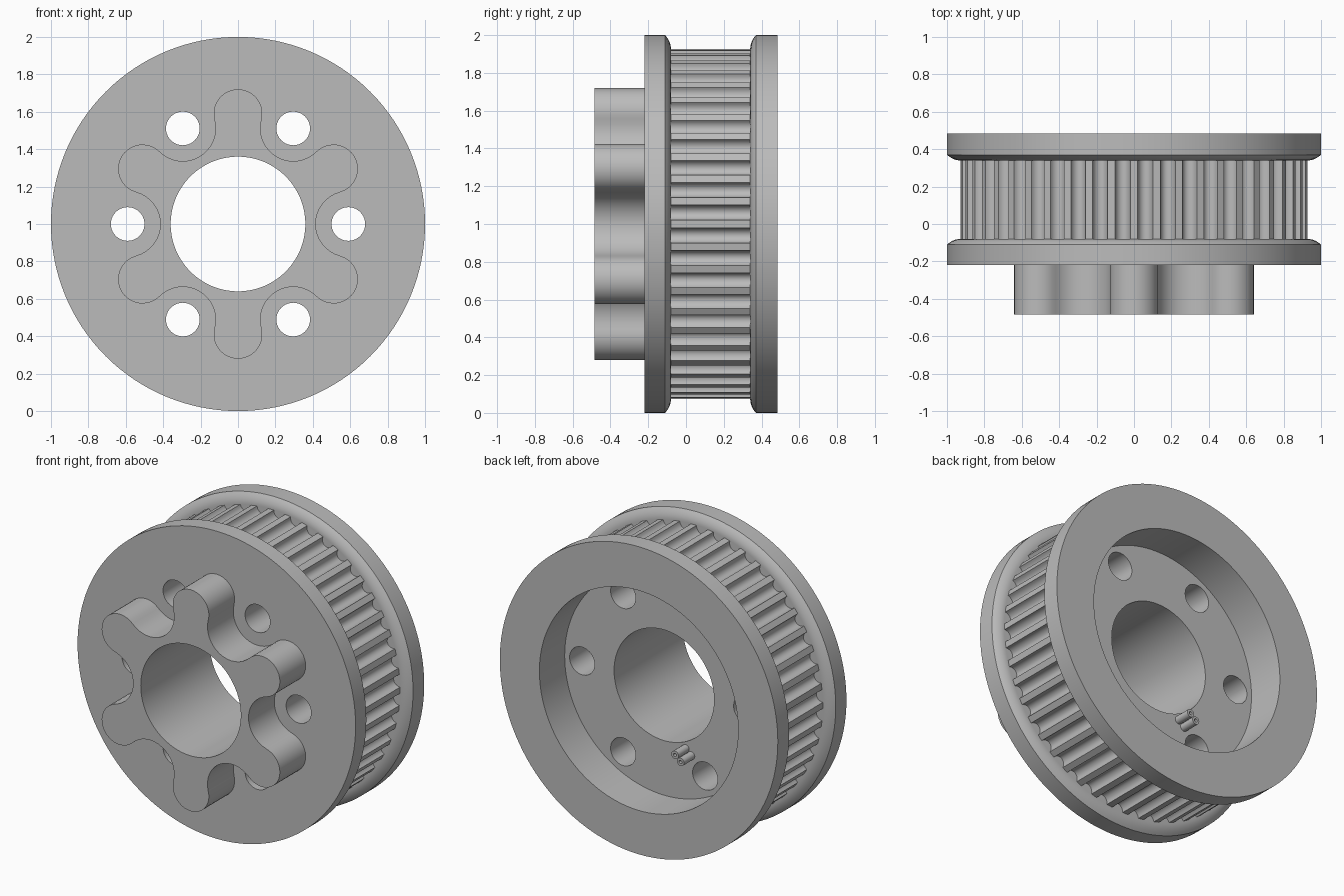
import bpy, bmesh
from math import sin, cos, pi, radians

cube = bpy.data.objects.get("Cube")
if cube:
    bpy.data.objects.remove(cube, do_unlink=True)

grey = bpy.data.materials.new("machined_grey")
grey.use_nodes = True
COLOUR = (0.5, 0.5, 0.5, 1)
grey.diffuse_color = COLOUR
grey.node_tree.nodes["Principled BSDF"].inputs["Base Color"].default_value = COLOUR

BORE, RECESS, BOLT_CIRCLE = 0.36, 0.715, 0.59
FRONT, HUB_END, RIM_START, FLOOR, RIM_END, BACK = -0.485, -0.22, -0.08, 0.225, 0.34, 0.485
TEETH, RIM_R, GROOVE = 48, 0.928, 0.045


def polar(r, a, cx=0, cz=0):
    return cx + r * cos(a), cz + r * sin(a)


def circle(r, cx=0, cz=0, n=128):
    return [polar(r, 2 * pi * i / n, cx, cz) for i in range(n)]


def loft(name, sections):
    """Skin matching outlines placed along the y axis, with flat end caps."""
    bm = bmesh.new()
    rings = [[bm.verts.new((x, y, z + 1)) for x, z in pts] for pts, y in sections]
    for a, b in zip(rings, rings[1:]):
        for i in range(len(a)):
            bm.faces.new((a[i - 1], a[i], b[i], b[i - 1]))
    bm.faces.new(rings[0])
    bm.faces.new(rings[-1][::-1])
    bmesh.ops.recalc_face_normals(bm, faces=bm.faces)
    mesh = bpy.data.meshes.new(name)
    bm.to_mesh(mesh)
    bm.free()
    mesh.materials.append(grey)
    ob = bpy.data.objects.new(name, mesh)
    bpy.context.collection.objects.link(ob)
    return ob


def finish(ob, cutters=()):
    """Cut the openings, then smooth the curved walls."""
    bpy.ops.object.select_all(action='DESELECT')
    bpy.context.view_layer.objects.active = ob
    ob.select_set(True)
    for cutter in cutters:
        mod = ob.modifiers.new("cut", 'BOOLEAN')
        mod.operation, mod.solver, mod.object = 'DIFFERENCE', 'EXACT', cutter
        bpy.ops.object.modifier_apply(modifier=mod.name)
    bpy.ops.object.shade_smooth_by_angle(angle=radians(32))


# Cutters: central bore, rear recess and six bolt holes
bore = loft("bore_cutter", [(circle(BORE), -1), (circle(BORE), 1)])
recess = loft("recess_cutter", [(circle(RECESS), FLOOR), (circle(RECESS), 1)])
holes = []
for k in range(6):
    pts = circle(0.09, *polar(BOLT_CIRCLE, k * pi / 3), n=40)
    holes.append(loft("hole_cutter", [(pts, -1), (pts, 1)]))


# Six-lobed hub: convex lobe arcs tangent to hollows around the bolt holes
def hub_outline():
    pts = []
    for k in range(6):
        lobe = radians(30 + 60 * k)
        hollow = lobe + radians(30)
        c = polar(BOLT_CIRCLE, lobe)
        pts += [polar(0.13, lobe + radians(-105 + 210 * i / 20), *c) for i in range(21)]
        c = polar(BOLT_CIRCLE, hollow)
        pts += [polar(0.175, hollow + radians(255 - 150 * i / 16), *c) for i in range(1, 16)]
    return pts


hub = loft("lobed_hub", [(hub_outline(), FRONT), (hub_outline(), HUB_END)])
finish(hub, [bore])


# Flanges with a curved belt lead-in on the inner side
def flange(name, outer, inner):
    d = 1 if inner > outer else -1
    sections = [(circle(1), outer)]
    for i in range(7):
        t = i / 6
        sections.append((circle(1 - 0.07 * t), inner - d * 0.03 * (1 - t) ** 2))
    return loft(name, sections)


finish(flange("front_flange", HUB_END, RIM_START), [bore] + holes)
finish(flange("back_flange", BACK, RIM_END), [recess])


# Toothed rim with rounded belt grooves
def rim_outline():
    pts = []
    for k in range(TEETH):
        mid = (k + 0.5) * 2 * pi / TEETH
        for i in range(11):
            t = pi * i / 10
            pts.append(polar(RIM_R - GROOVE * sin(t), mid - 0.044 * cos(t)))
    return pts


rim = loft("toothed_rim", [(rim_outline(), RIM_START), (rim_outline(), RIM_END)])
finish(rim, [bore, recess] + holes)

# Pair of small hollow pins on the recess floor
for i, (x, z) in enumerate([(-0.155, -0.37), (-0.195, -0.405)]):
    pin = loft(f"small_pin_{i + 1}", [(circle(0.026, x, z, 24), FLOOR - 0.005),
                                      (circle(0.026, x, z, 24), FLOOR + 0.11)])
    core = loft("pin_cutter", [(circle(0.011, x, z, 16), FLOOR + 0.01),
                               (circle(0.011, x, z, 16), 1)])
    finish(pin, [core])
    holes.append(core)

for cutter in [bore, recess] + holes:
    bpy.data.objects.remove(cutter, do_unlink=True)
